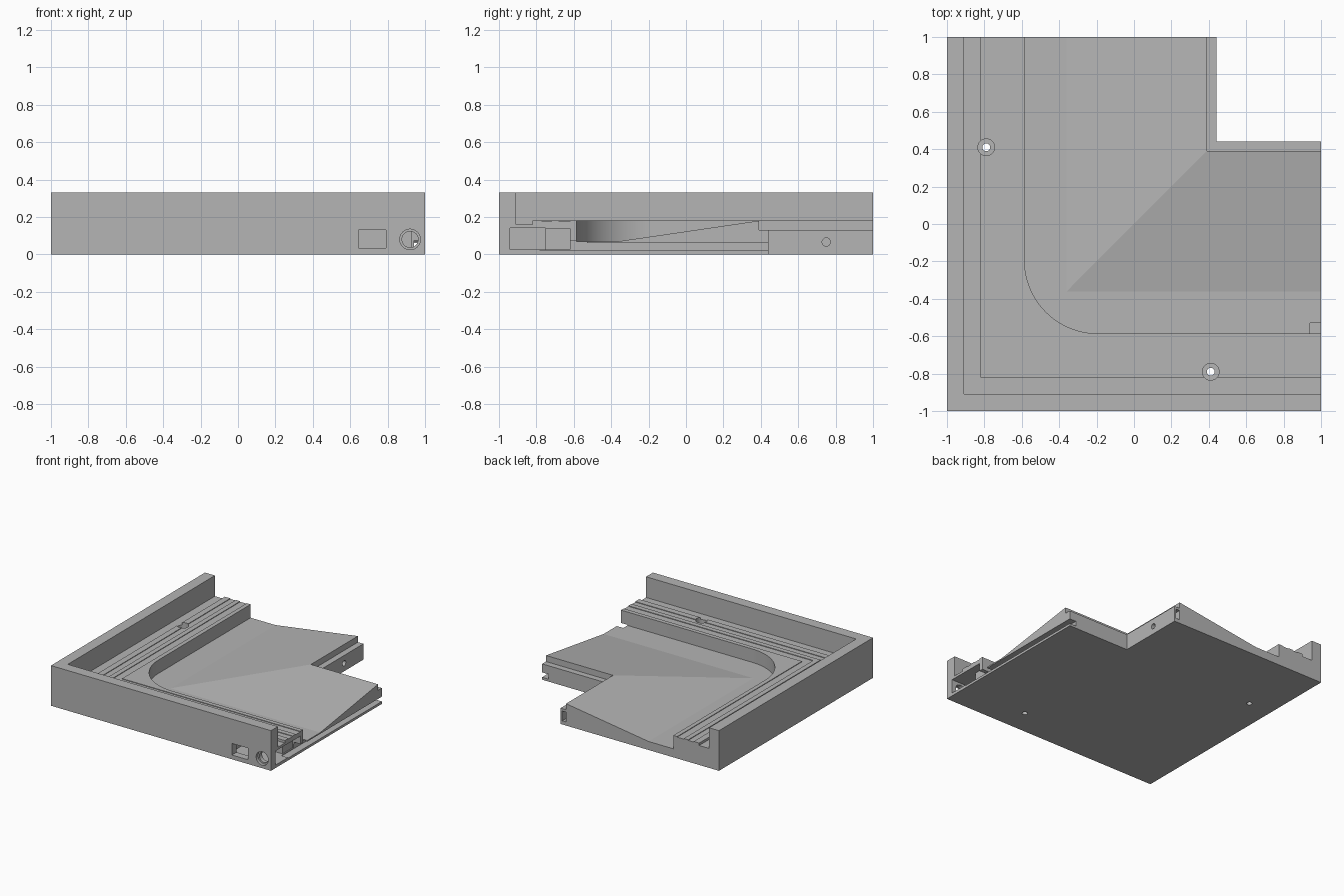
import bpy, bmesh, math
from mathutils import Matrix

cube = bpy.data.objects.get("Cube")
if cube:
    bpy.data.objects.remove(cube, do_unlink=True)

grey = bpy.data.materials.new("plain_grey")
grey.use_nodes = True
colour = (0.46, 0.46, 0.46, 1)
grey.diffuse_color = colour
grey.node_tree.nodes["Principled BSDF"].inputs["Base Color"].default_value = colour


def make_object(name, bm):
    bmesh.ops.recalc_face_normals(bm, faces=bm.faces)
    mesh = bpy.data.meshes.new(name)
    bm.to_mesh(mesh)
    bm.free()
    mesh.materials.append(grey)
    obj = bpy.data.objects.new(name, mesh)
    bpy.context.collection.objects.link(obj)
    return obj


def corner_path(s, radius, steps=24):
    """Plan path down the left arm, round the corner and along the front arm."""
    points = [(s, 1)]
    c = s + radius
    for i in range(steps + 1):
        a = math.pi + i * math.pi / 2 / steps
        points.append((c + radius * math.cos(a), c + radius * math.sin(a)))
    return points + [(1, s)]


# Cross-section: outer wall, gutter, ledge with two shallow tracks, sloped floor, inner lip
section = [(-1, 0), (-1, .33), (-.91, .33), (-.91, .16), (-.82, .16), (-.82, .18)]
for a, b in ((-.77, -.72), (-.68, -.62)):
    section += [(a, .18), (a, .175), (b, .175), (b, .18)]
section += [(-.585, .18), (-.585, .07), (-.36, .07), (.39, .18), (.39, .13), (.44, .13), (.44, 0)]

bm = bmesh.new()
rows = []
for s, z in section:
    radius = .39 if s == -.585 else 0
    rows.append([bm.verts.new((x, y, z)) for x, y in corner_path(s, radius)])
for i, row in enumerate(rows):
    nxt = rows[(i + 1) % len(rows)]
    for j in range(len(row) - 1):
        bm.faces.new((row[j], row[j + 1], nxt[j + 1], nxt[j]))
for end in (0, -1):
    bm.faces.new([row[end] for row in rows])
bmesh.ops.remove_doubles(bm, verts=bm.verts, dist=1e-5)
body = make_object("corner_tray", bm)


def cut(cutter):
    cutter.hide_render = True
    mod = body.modifiers.new("cut", "BOOLEAN")
    mod.operation = "DIFFERENCE"
    mod.solver = "EXACT"
    mod.object = cutter
    bpy.context.view_layer.objects.active = body
    bpy.ops.object.modifier_apply(modifier=mod.name)
    bpy.data.objects.remove(cutter, do_unlink=True)


def cut_box(name, x, y, z):
    bm = bmesh.new()
    bmesh.ops.create_cube(bm, size=1)
    for v in bm.verts:
        v.co = [r[0] if c < 0 else r[1] for c, r in zip(v.co, (x, y, z))]
    cut(make_object(name, bm))


def cut_hole(name, centre, radius, length, axis="Z"):
    turn = {"X": Matrix.Rotation(math.pi / 2, 4, "Y"),
            "Y": Matrix.Rotation(math.pi / 2, 4, "X"),
            "Z": Matrix.Identity(4)}[axis]
    bm = bmesh.new()
    bmesh.ops.create_cone(bm, cap_ends=True, segments=32, radius1=radius, radius2=radius,
                          depth=length, matrix=Matrix.Translation(centre) @ turn)
    cut(make_object(name, bm))


# Connector pocket, side slot and floor notch in the right end
cut_box("deep_pocket", (.6, 1.1), (-.94, -.75), (.025, .14))
cut_box("shallow_pocket", (.93, 1.1), (-.8, -.62), (.026, .139))
cut_box("side_slot", (.94, 1.1), (-.78, .5), (.02, .06))
cut_box("floor_notch", (.941, 1.1), (-.63, -.53), (.03, .075))

# Window and socket through the front wall
cut_box("front_window", (.645, .79), (-1.1, -.9), (.035, .13))
cut_hole("socket_recess", (.92, -1, .08), .055, .05, "Y")
cut_hole("socket_hole", (.92, -1, .08), .043, .2, "Y")

# Cable hole in the inner face and pocket in the back end
cut_hole("cable_hole", (.44, .75, .066), .022, .12, "X")
cut_box("back_pocket", (.39, .425), (.94, 1.1), (.03, .11))

# Counterbored screw holes, one on each arm
for x, y in ((-.79, .41), (.41, -.79)):
    cut_hole("screw_recess", (x, y, .18), .045, .1)
    cut_hole("screw_hole", (x, y, .1), .021, .4)

# Smooth only the rounded corner
bpy.ops.object.select_all(action="DESELECT")
body.select_set(True)
bpy.context.view_layer.objects.active = body
bpy.ops.object.shade_smooth_by_angle(angle=math.radians(6))
